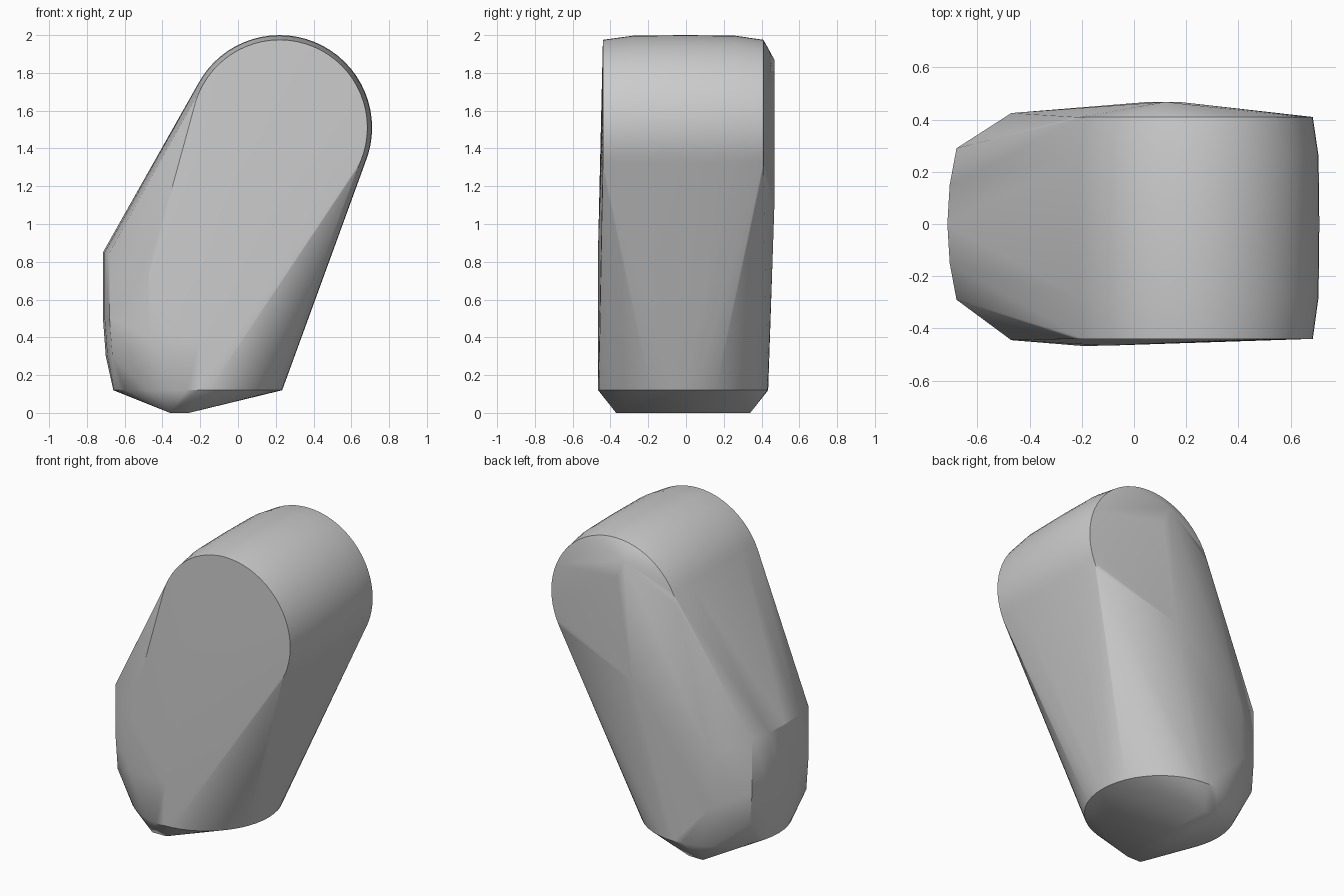
import bpy, bmesh
from math import cos, sin, tau

cube = bpy.data.objects.get("Cube")
if cube:
    bpy.data.objects.remove(cube, do_unlink=True)

mat = bpy.data.materials.new("neutral_grey")
mat.use_nodes = True
grey = (0.6, 0.6, 0.6, 1)
mat.diffuse_color = grey
mat.node_tree.nodes["Principled BSDF"].inputs["Base Color"].default_value = grey

bm = bmesh.new()


def add(*points):
    for p in points:
        bm.verts.new(p)


def disc(y, radius, sides=64):
    """Upright circle of the rounded head."""
    add(*[(0.22 + radius * cos(tau * i / sides), y, 1.51 + radius * sin(tau * i / sides))
          for i in range(sides)])


def oval(z, cx, rx, cy, ry, sides=48):
    """Level oval of the foot."""
    add(*[(cx + rx * cos(tau * i / sides), cy + ry * sin(tau * i / sides), z)
          for i in range(sides)])


# Rounded head with bevelled rims
disc(-0.44, 0.465)
disc(-0.28, 0.487)
disc(0.0, 0.49)
disc(0.26, 0.487)
disc(0.41, 0.465)

# Foot and the wedge beneath it
oval(0.12, -0.213, 0.447, -0.015, 0.45)
for x in (-0.36, -0.26):
    add((x, -0.37, 0), (x, 0.34, 0))

# Bowed side panel and its rounded corners
for z, inset in ((0.85, 0), (0.5, 0), (0.3, 0.015)):
    for y, x in ((0, -0.715), (0.15, -0.706), (0.29, -0.68)):
        add((x + inset, y, z), (x + inset, -y, z))
for z in (0.75, 0.4):
    add((-0.47, -0.445, z), (-0.47, 0.425, z))

# Gentle swell of the broad faces
add((-0.1, -0.466, 0.85), (-0.2, -0.467, 0.4))
add((0.12, 0.468, 1.87), (0.17, 0.468, 1.75), (0.06, 0.468, 1.1))

hull = bmesh.ops.convex_hull(bm, input=bm.verts[:])
loose = {v for v in hull["geom_interior"] + hull["geom_unused"]
         if isinstance(v, bmesh.types.BMVert) and not v.link_faces}
bmesh.ops.delete(bm, geom=list(loose), context="VERTS")
bmesh.ops.recalc_face_normals(bm, faces=bm.faces[:])

mesh = bpy.data.meshes.new("rounded_block")
bm.to_mesh(mesh)
bm.free()
mesh.materials.append(mat)
block = bpy.data.objects.new("rounded_block", mesh)
bpy.context.collection.objects.link(block)
bpy.ops.object.select_all(action="DESELECT")
block.select_set(True)
bpy.context.view_layer.objects.active = block
bpy.ops.object.shade_smooth_by_angle(angle=0.5)
